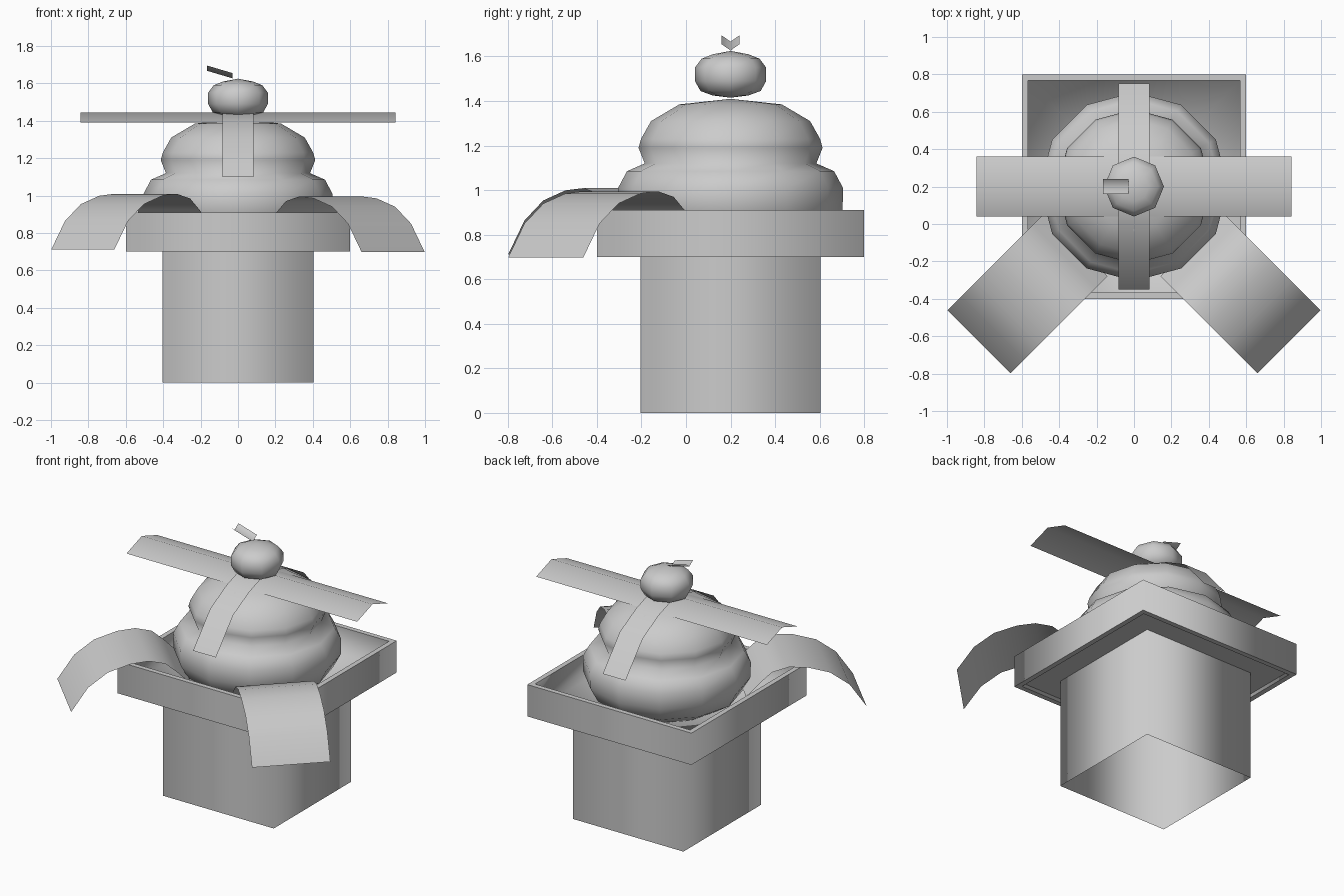
import bpy, bmesh, math
from mathutils import Matrix, Vector

cube = bpy.data.objects.get("Cube")
if cube:
    bpy.data.objects.remove(cube, do_unlink=True)

CENTRE_Y = 0.2

grey = bpy.data.materials.new("plain_grey")
grey.use_nodes = True
grey.diffuse_color = (0.6, 0.6, 0.6, 1)
grey.node_tree.nodes["Principled BSDF"].inputs["Base Color"].default_value = (0.6, 0.6, 0.6, 1)


def finish(name, bm, closed=True):
    """Turn a bmesh built round the stack axis into a smooth object."""
    if closed:
        bmesh.ops.recalc_face_normals(bm, faces=bm.faces)
    for face in bm.faces:
        face.smooth = True
    mesh = bpy.data.meshes.new(name)
    bm.to_mesh(mesh)
    bm.free()
    mesh.materials.append(grey)
    obj = bpy.data.objects.new(name, mesh)
    obj.location.y = CENTRE_Y
    bpy.context.collection.objects.link(obj)
    return obj


def revolve(profile, sides):
    """Spin a (radius, height) profile round the vertical axis."""
    bm = bmesh.new()
    verts = [bm.verts.new((r, 0, z)) for r, z in profile]
    edges = [bm.edges.new(pair) for pair in zip(verts, verts[1:])]
    bmesh.ops.spin(bm, geom=verts + edges, cent=(0, 0, 0), axis=(0, 0, 1),
                   angle=math.tau, steps=sides, use_duplicate=False)
    bmesh.ops.remove_doubles(bm, verts=bm.verts, dist=0.0005)
    return bm


def square_lathe(name, profile, sharp_heights=()):
    """Four-sided turning whose profile gives half widths; level edges
    at the given heights stay crisp while the upright corners are smooth."""
    bm = revolve([(r * math.sqrt(2), z) for r, z in profile], 4)
    bmesh.ops.rotate(bm, verts=bm.verts, matrix=Matrix.Rotation(math.pi / 4, 3, "Z"))
    for edge in bm.edges:
        a, b = (v.co for v in edge.verts)
        on_side = abs(a.x - b.x) < 0.001 or abs(a.y - b.y) < 0.001
        if on_side and abs(a.z - b.z) < 0.001:
            edge.smooth = not any(abs(a.z - z) < 0.001 for z in sharp_heights)
    return finish(name, bm)


def ribbon(name, path, width, angle):
    """Sheet following a (distance, height) path, turned about the axis."""
    bm = bmesh.new()
    turn = Matrix.Rotation(angle, 3, "Z")
    rows = [[bm.verts.new(turn @ Vector((d, s * width / 2, z))) for s in (-1, 1)]
            for d, z in path]
    for a, b in zip(rows, rows[1:]):
        bm.faces.new((a[0], b[0], b[1], a[1]))
    return finish(name, bm, closed=False)


def folded_strip(name, start, end, half_width, ridge_rise):
    """Strip along x with a lengthwise fold; start and end are (x, edge height)."""
    bm = bmesh.new()
    rows = [[bm.verts.new((x, y, z + (ridge_rise if y == 0 else 0)))
             for y in (-half_width, 0, half_width)] for x, z in (start, end)]
    for i in range(2):
        bm.faces.new((rows[0][i], rows[1][i], rows[1][i + 1], rows[0][i + 1]))
    return finish(name, bm, closed=False)


# Stand: square tube, open underneath
square_lathe("stand_box", [(0.404, 0), (0.404, 0.725)])

# Tray: square rim round a floor that is slightly recessed underneath
square_lathe("tray", [(0, 0.725), (0.567, 0.725), (0.567, 0.7), (0.6, 0.7), (0.6, 0.91),
                      (0.567, 0.91), (0.567, 0.735), (0, 0.735)], (0.7, 0.725, 0.91))

# Two stacked cakes in one turned body
finish("stacked_cakes", revolve(
    [(0, 0.73), (0.34, 0.745), (0.455, 0.82), (0.503, 0.91), (0.505, 1.01),
     (0.465, 1.085), (0.385, 1.12), (0.413, 1.19), (0.402, 1.23),
     (0.357, 1.31), (0.23, 1.385), (0, 1.41)], 12))

# Fruit on top, with its small folded leaf
finish("fruit", revolve(
    [(0, 1.415), (0.08, 1.425), (0.135, 1.445), (0.16, 1.49), (0.16, 1.55),
     (0.13, 1.59), (0.08, 1.61), (0, 1.625)], 8))
folded_strip("fruit_leaf", (-0.165, 1.695), (-0.03, 1.655), 0.04, -0.028)

# Folded paper strip lying across the top
folded_strip("cross_strip", (-0.843, 1.39), (0.843, 1.39), 0.16, 0.055)

# Narrow strip draped from front to back
half = [(0.55, 1.1), (0.37, 1.31), (0.2, 1.4), (0.08, 1.44)]
drape = [(-d, z) for d, z in half] + half[::-1]
ribbon("draped_strip", drape, 0.167, math.pi / 2)

# Two broad leaves arching over the front corners
arch = [(0.44, 0.82), (0.53, 0.91), (0.6, 0.97), (0.7, 0.995), (0.81, 0.985),
        (0.95, 0.94), (1.07, 0.85), (1.173, 0.698)]
for side, angle, lift in (("left", -45, 0), ("right", -135, 0.014)):
    leaf = ribbon(side + "_front_leaf", arch, 0.477, math.radians(angle))
    leaf.location.z = lift
